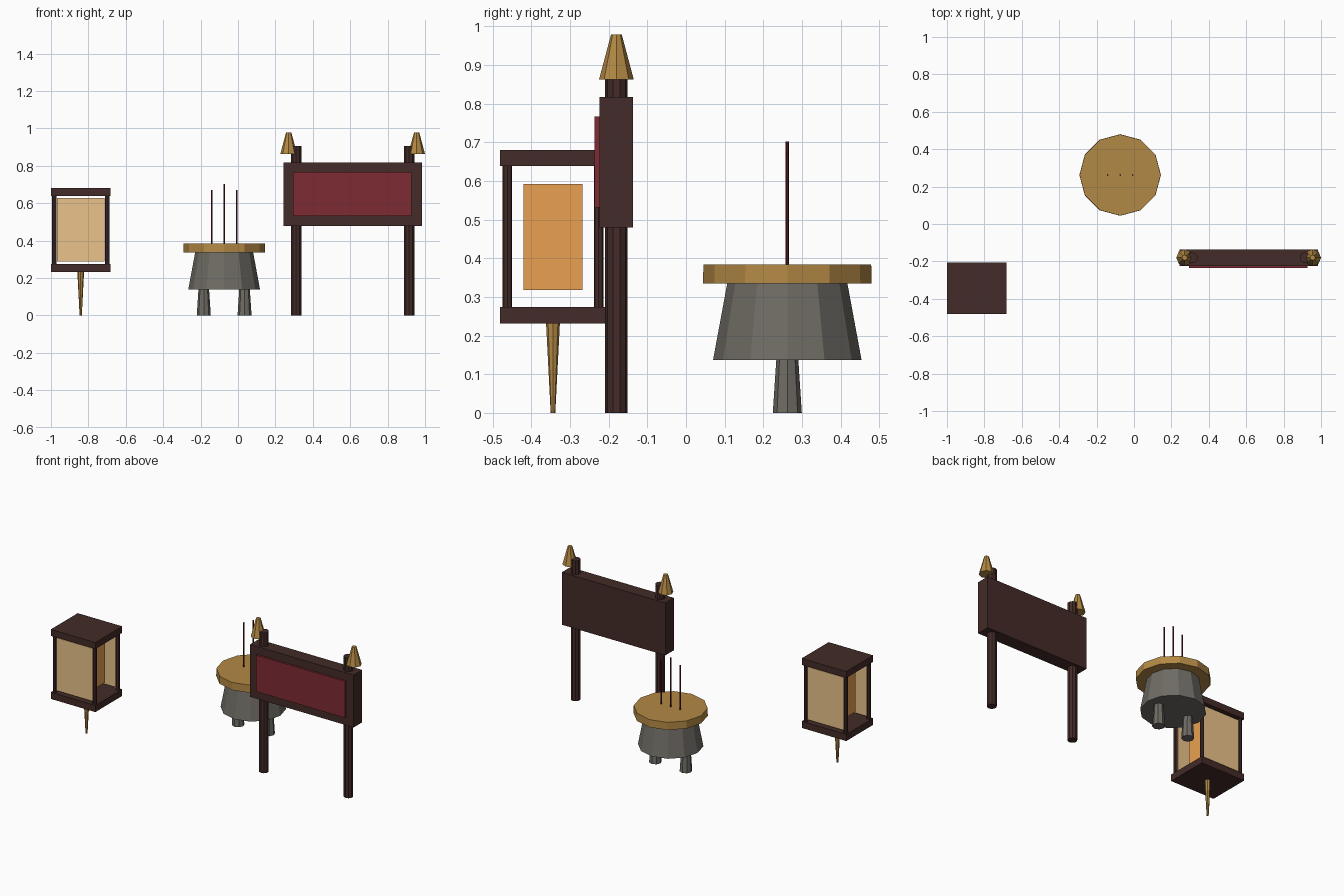
import bpy

if "Cube" in bpy.data.objects:
    bpy.data.objects.remove(bpy.data.objects["Cube"])


def material(name, rgb):
    m = bpy.data.materials.new(name)
    m.diffuse_color = (*rgb, 1)
    m.use_nodes = True
    m.node_tree.nodes["Principled BSDF"].inputs["Base Color"].default_value = m.diffuse_color
    return m


WOOD = material("dark_wood", (0.056, 0.024, 0.021))
RED = material("red_lacquer", (0.21, 0.024, 0.033))
GOLD = material("aged_gold", (0.45, 0.25, 0.058))
STONE = material("stone", (0.16, 0.15, 0.13))
PAPER = material("paper", (0.83, 0.55, 0.26))
GLOW = material("lamp_glow", (0.82, 0.355, 0.084))
STICK = material("incense", (0.12, 0.012, 0.022))


def finish(name, mat):
    ob = bpy.context.object
    ob.name = name
    ob.data.materials.append(mat)
    return ob


def box(name, mat, x, y, z):
    """Box from (min, max) pairs."""
    bpy.ops.mesh.primitive_cube_add(
        size=1, location=[sum(p) / 2 for p in (x, y, z)])
    ob = finish(name, mat)
    ob.scale = [p[1] - p[0] for p in (x, y, z)]
    bpy.ops.object.transform_apply(location=False, rotation=False, scale=True)
    return ob


def cone(name, mat, x, y, z0, z1, r0, r1, sides=8):
    """Upright tapered prism from z0 (radius r0) to z1 (radius r1)."""
    bpy.ops.mesh.primitive_cone_add(
        vertices=sides, radius1=r0, radius2=r1, depth=z1 - z0,
        location=(x, y, (z0 + z1) / 2))
    return finish(name, mat)


def around(c, half):
    return (c - half, c + half)


# Hanging lantern: roof, base, corner posts, paper front and back, glowing core
LX, LY = -0.841, -0.344
for name, z in (("lantern_roof", (0.638, 0.68)), ("lantern_base", (0.231, 0.274))):
    box(name, WOOD, around(LX, 0.159), around(LY, 0.137), z)
for sx in (-1, 1):
    for sy in (-1, 1):
        cone("lantern_post", WOOD, LX + sx * 0.1415, LY + sy * 0.118,
             0.27, 0.645, 0.0125, 0.0125)
for name, sy in (("lantern_front_paper", -1), ("lantern_back_paper", 1)):
    box(name, PAPER, around(LX, 0.128), around(LY + sy * 0.118, 0.004), (0.287, 0.628))
box("lantern_core", GLOW, around(LX, 0.077), around(LY, 0.0765), (0.318, 0.592))
cone("lantern_spike", GOLD, LX, LY, 0, 0.234, 0.006, 0.018)

# Incense burner: stone bowl, gold rim, two legs, three sticks
BX, BY = -0.074, 0.262
cone("burner_bowl", STONE, BX, BY, 0.137, 0.337, 0.192, 0.155, 12)
cone("burner_rim", GOLD, BX, BY, 0.335, 0.384, 0.218, 0.217, 12)
for s in (-1, 1):
    cone("burner_leg", STONE, BX + s * 0.109, BY, 0, 0.145, 0.0375, 0.028)
for s, top in ((-1, 0.671), (0, 0.702), (1, 0.671)):
    cone("incense_stick", STICK, BX + s * 0.067, BY, 0.38, top, 0.0045, 0.0045, 6)

# Sign board: backing, red panel, two posts, two finials
SX, SY = 0.613, -0.18
box("sign_board", WOOD, around(SX, 0.37), around(SY, 0.0435), (0.479, 0.817))
box("sign_panel", RED, around(SX - 0.002, 0.317), (-0.236, -0.21), (0.531, 0.766))
for s in (-1, 1):
    cone("sign_post", WOOD, SX + s * 0.302, SY, 0, 0.906, 0.029, 0.029, 10)
    cone("sign_finial", GOLD, SX + s * 0.342, SY, 0.862, 0.978, 0.045, 0.014)
